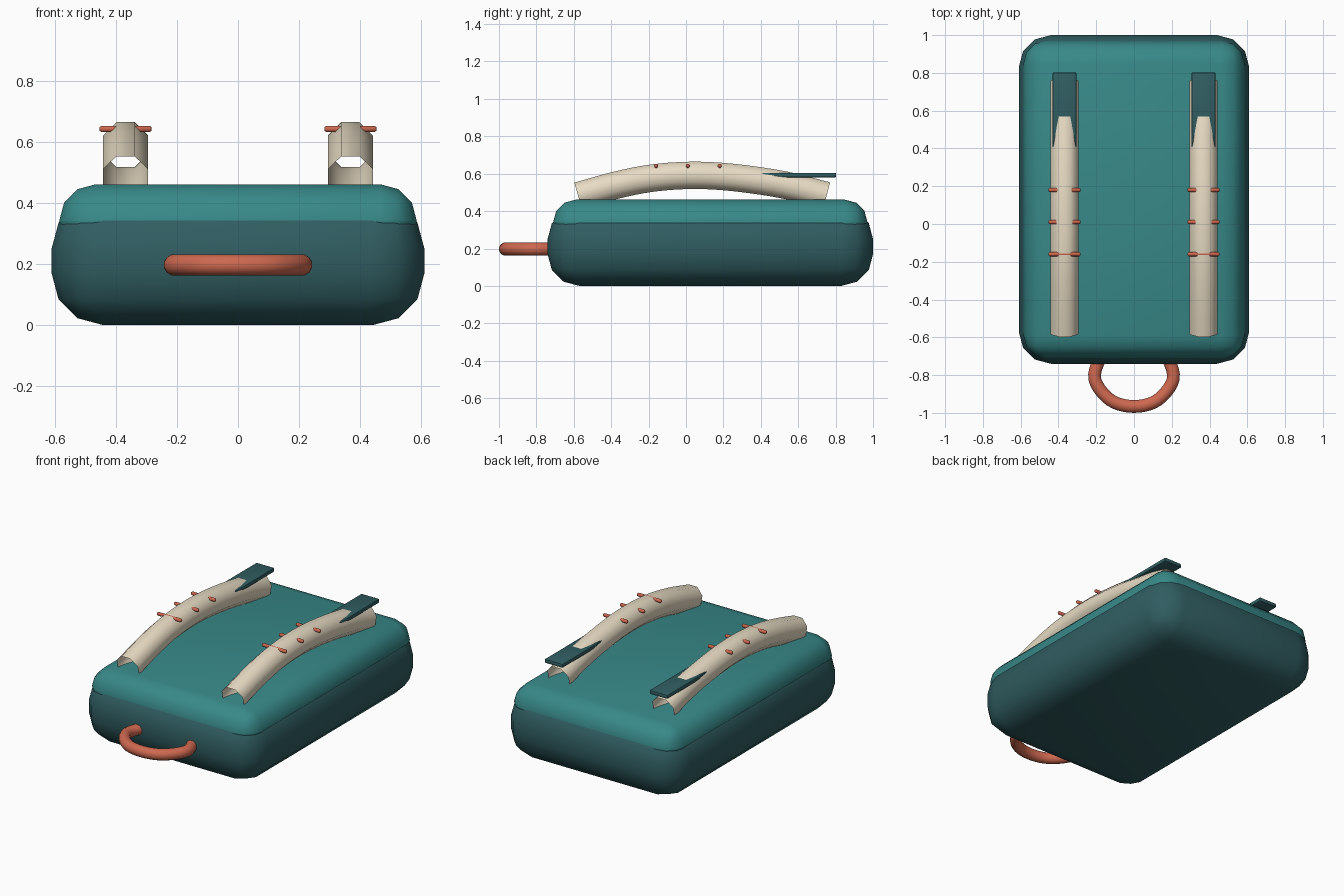
import bpy, bmesh, math
from mathutils import Vector
from mathutils.geometry import interpolate_bezier

if "Cube" in bpy.data.objects:
    bpy.data.objects.remove(bpy.data.objects["Cube"])


def material(name, rgb):
    m = bpy.data.materials.new(name)
    m.diffuse_color = (*rgb, 1)
    m.use_nodes = True
    m.node_tree.nodes["Principled BSDF"].inputs["Base Color"].default_value = m.diffuse_color
    return m


DARK = material("dark_teal", (0.03, 0.11, 0.12))
TEAL = material("teal", (0.04, 0.25, 0.25))
CREAM = material("cream", (0.80, 0.71, 0.55))
CORAL = material("coral", (0.62, 0.14, 0.08))


def finish(name, bm, mat, angle=40):
    bmesh.ops.recalc_face_normals(bm, faces=bm.faces)
    me = bpy.data.meshes.new(name)
    bm.to_mesh(me)
    bm.free()
    ob = bpy.data.objects.new(name, me)
    bpy.context.collection.objects.link(ob)
    me.materials.append(mat)
    bpy.context.view_layer.objects.active = ob
    ob.select_set(True)
    bpy.ops.object.shade_smooth_by_angle(angle=math.radians(angle))
    ob.select_set(False)
    return ob


def rounded_box(name, lo, hi, radius, segments, mat):
    bm = bmesh.new()
    bmesh.ops.create_cube(bm, size=1)
    for v in bm.verts:
        v.co = Vector((lo[i] if v.co[i] < 0 else hi[i]) for i in range(3))
    bmesh.ops.bevel(bm, geom=bm.edges[:], offset=radius, segments=segments,
                    profile=0.5, affect='EDGES')
    return finish(name, bm, mat)


def smooth_path(points, steps):
    p = [Vector(q) for q in points]
    ext = [2 * p[0] - p[1]] + p + [2 * p[-1] - p[-2]]
    out = []
    for a, b, c, d in zip(ext, ext[1:], ext[2:], ext[3:]):
        out += interpolate_bezier(b, b + (c - a) / 6, c - (d - b) / 6, c, steps + 1)[:-1]
    return out + [p[-1]]


def tube(name, path, side, radii, sides, mat, caps, angle):
    # side: fixed axis perpendicular to the plane of the path
    bm = bmesh.new()
    side = Vector(side)
    rings = []
    for i, p in enumerate(path):
        t = (path[min(i + 1, len(path) - 1)] - path[max(i - 1, 0)]).normalized()
        up = side.cross(t)
        r = radii[i] if isinstance(radii, list) else radii
        ring = []
        for k in range(sides):
            a = 2 * math.pi * (k + 0.5) / sides
            ring.append(bm.verts.new(p + side * (r * math.cos(a)) + up * (r * math.sin(a))))
        rings.append(ring)
    for r0, r1 in zip(rings, rings[1:]):
        for k in range(sides):
            j = (k + 1) % sides
            bm.faces.new((r0[k], r0[j], r1[j], r1[k]))
    if caps:
        bm.faces.new(rings[0])
        bm.faces.new(rings[-1])
    return finish(name, bm, mat, angle)


# padded body and lid
rounded_box("body", (-0.61, -0.74, 0), (0.61, 1.0, 0.42), 0.17, 3, DARK)
rounded_box("lid", (-0.585, -0.71, 0.219), (0.585, 0.97, 0.461), 0.12, 3, TEAL)

# carry loop on the front
half = [(0.175, -0.69), (0.208, -0.82), (0.125, -0.932)]
loop = [(-x, y, 0.197) for x, y in half] + [(0, -0.966, 0.197)] + \
       [(x, y, 0.197) for x, y in reversed(half)]
tube("carry_loop", smooth_path(loop, 5), (0, 0, 1), 0.035, 12, CORAL, True, 60)

arch = [(-0.577, 0.482), (-0.38, 0.537), (-0.19, 0.575), (0.02, 0.591),
        (0.24, 0.581), (0.52, 0.541), (0.752, 0.483)]
for label, x in (("left", -0.368), ("right", 0.368)):
    # arched hollow strap
    tube(f"{label}_strap", smooth_path([(x, y, z) for y, z in arch], 4),
         (1, 0, 0), 0.079, 8, CREAM, False, 60)
    # flat strap tail
    rounded_box(f"{label}_strap_tail", (x - 0.064, 0.40, 0.579),
                (x + 0.064, 0.803, 0.605), 0.008, 2, DARK)
    # cross pins
    for n, y in enumerate((-0.16, 0.01, 0.18)):
        ends = [(-0.085, 0.006), (-0.079, 0.011), (0.079, 0.011), (0.085, 0.006)]
        tube(f"{label}_pin_{n + 1}", [Vector((x + dx, y, 0.642)) for dx, _ in ends],
             (0, 0, 1), [r for _, r in ends], 10, CORAL, True, 60)
